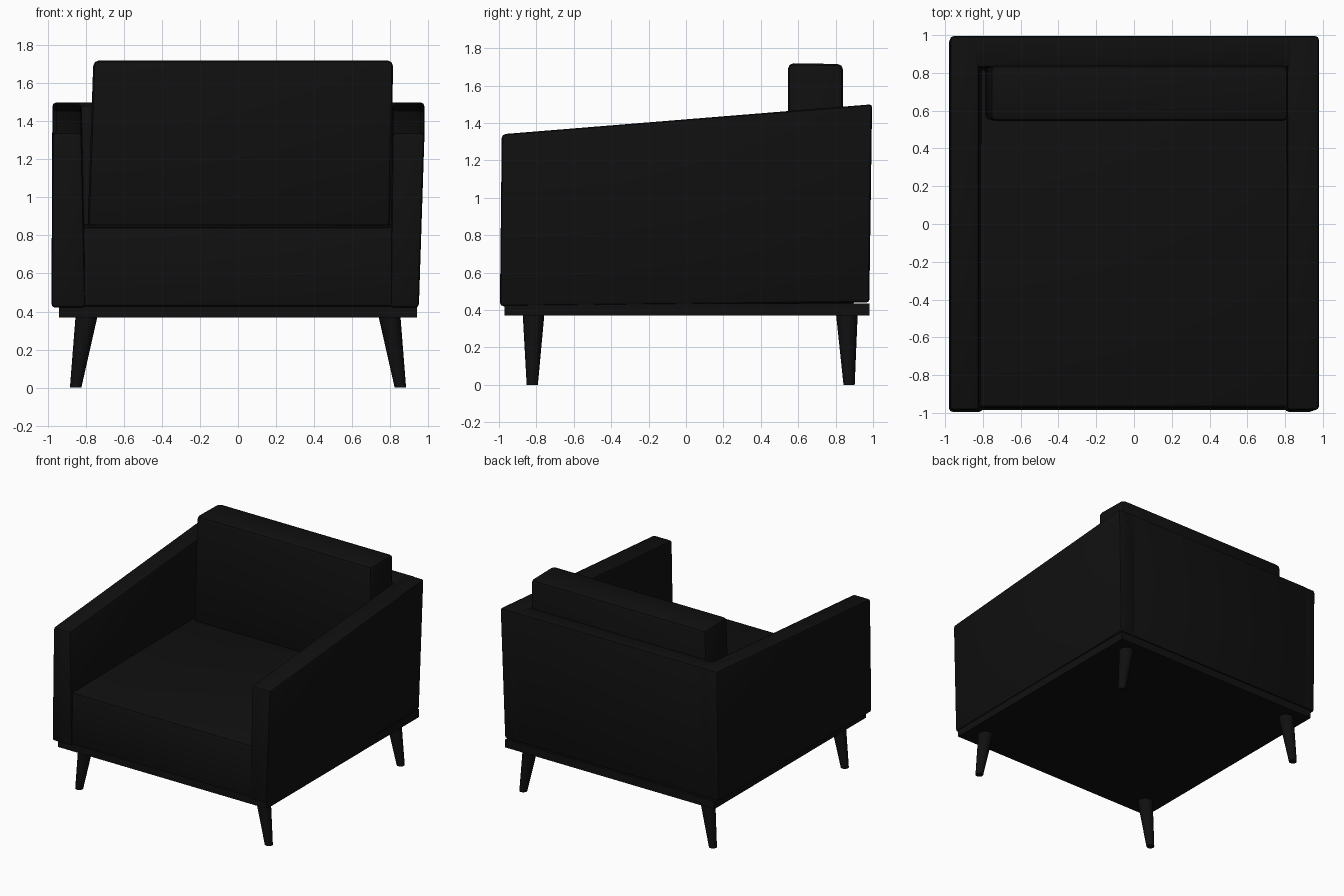
import bpy
import bmesh
import math
from mathutils import Vector

default_cube = bpy.data.objects.get("Cube")
if default_cube:
    bpy.data.objects.remove(default_cube, do_unlink=True)

# Single near-black finish for fabric and wood
black = bpy.data.materials.new("soft black")
black.use_nodes = True
colour = (0.005, 0.005, 0.005, 1)
black.diffuse_color = colour
shader = black.node_tree.nodes["Principled BSDF"]
shader.inputs["Base Color"].default_value = colour
shader.inputs["Roughness"].default_value = 0.8


def finish(bm, name):
    bmesh.ops.recalc_face_normals(bm, faces=bm.faces)
    mesh = bpy.data.meshes.new(name)
    bm.to_mesh(mesh)
    bm.free()
    mesh.materials.append(black)
    obj = bpy.data.objects.new(name, mesh)
    bpy.context.collection.objects.link(obj)
    bpy.ops.object.select_all(action="DESELECT")
    obj.select_set(True)
    bpy.context.view_layer.objects.active = obj
    bpy.ops.object.shade_smooth_by_angle(angle=math.radians(40))
    return obj


def block(name, bottom, top, bevel=0.0, segments=2):
    """Tapered block; bottom and top are (x0, x1, y0, y1, z front, z back)."""
    bm = bmesh.new()
    bmesh.ops.create_cube(bm, size=2)
    for v in bm.verts:
        x0, x1, y0, y1, front, back = top if v.co.z > 0 else bottom
        rear = v.co.y > 0
        v.co = Vector((x1 if v.co.x > 0 else x0, y1 if rear else y0,
                       back if rear else front))
    if bevel:
        bmesh.ops.bevel(bm, geom=bm.edges[:], offset=bevel, segments=segments,
                        profile=0.5, affect="EDGES")
    return finish(bm, name)


def leg(name, top, foot, r_top, r_foot, sides=16):
    """Splayed round leg with level ends."""
    bm = bmesh.new()
    bmesh.ops.create_cone(bm, cap_ends=True, segments=sides, radius1=1,
                          radius2=1, depth=2)
    for v in bm.verts:
        end, r = (top, r_top) if v.co.z > 0 else (foot, r_foot)
        v.co = Vector((end[0] + v.co.x * r, end[1] + v.co.y * r, end[2]))
    return finish(bm, name)


# Arms with tops that rise toward the back
block("left_arm", (0.80, 0.95, -0.995, 0.98, 0.42, 0.44),
      (0.81, 0.98, -0.985, 0.995, 1.34, 1.5), 0.02)
block("right_arm", (-0.98, -0.80, -0.995, 0.98, 0.42, 0.44),
      (-0.975, -0.82, -0.985, 0.995, 1.34, 1.5), 0.02)

# Backrest between the arms
block("backrest", (-0.9, 0.9, 0.80, 0.98, 0.44, 0.44),
      (-0.9, 0.9, 0.83, 0.995, 1.485, 1.5), 0.015)

# Seat, running back under the cushion
block("seat", (-0.86, 0.86, -0.985, 0.9, 0.425, 0.425),
      (-0.86, 0.86, -0.97, 0.9, 0.845, 0.86), 0.02)

# Loose back cushion
block("back_cushion", (-0.79, 0.80, 0.55, 0.84, 0.84, 0.84),
      (-0.76, 0.815, 0.545, 0.84, 1.72, 1.715), 0.03)

# Thin plinth under the body
block("plinth", (-0.94, 0.94, -0.97, 0.98, 0.37, 0.37),
      (-0.94, 0.94, -0.97, 0.98, 0.435, 0.435))

# Four legs splayed sideways
for side, sx in (("left", 1), ("right", -1)):
    for end, y_top, y_foot in (("front", -0.815, -0.822), ("back", 0.86, 0.872)):
        leg(f"{end}_{side}_leg", (sx * 0.795, y_top, 0.38),
            (sx * 0.853, y_foot, 0), 0.058, 0.03)
